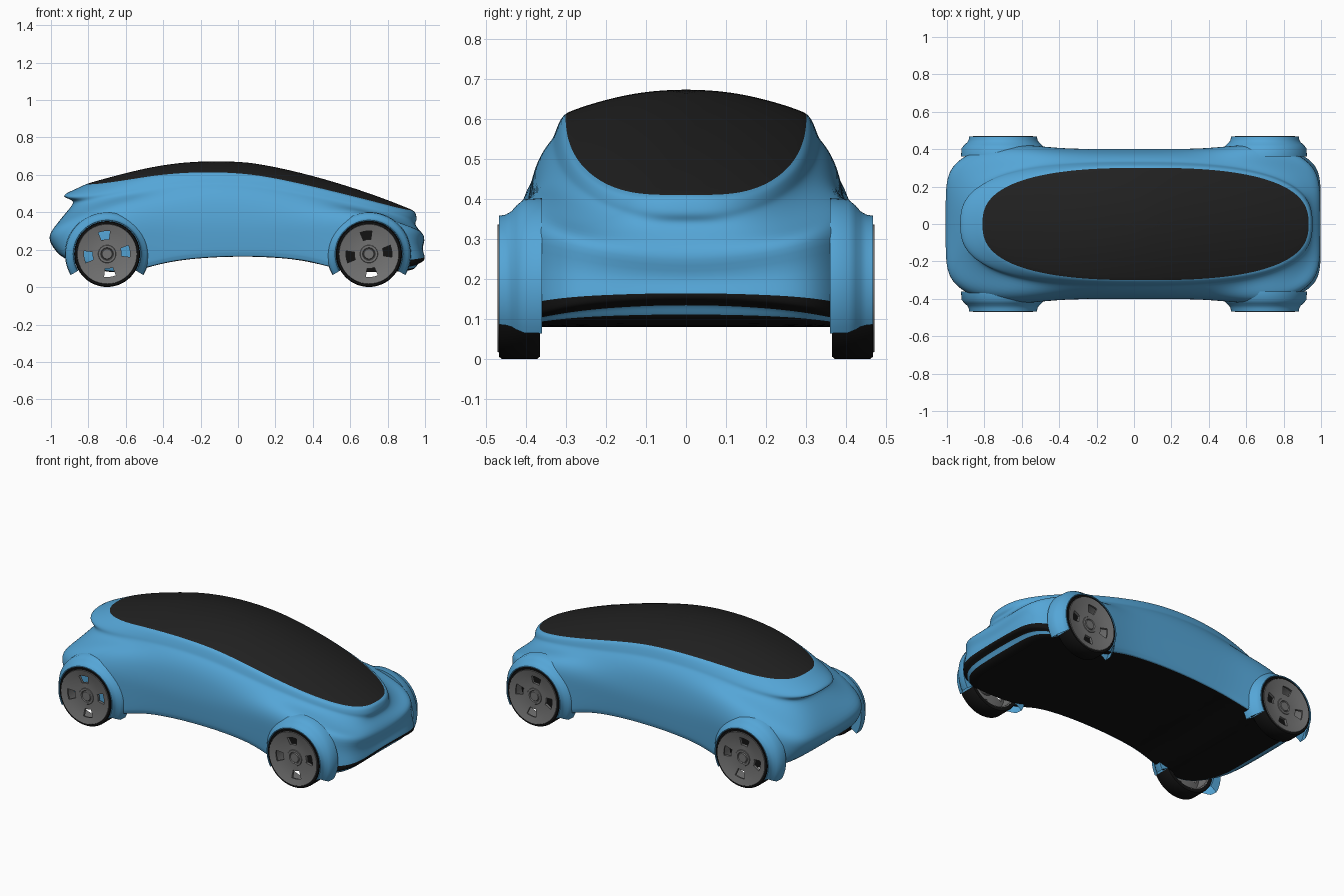
import bpy, bmesh, math
from mathutils import Vector

old = bpy.data.objects.get("Cube")
if old:
    bpy.data.objects.remove(old)


def material(name, colour):
    m = bpy.data.materials.new(name)
    m.use_nodes = True
    m.diffuse_color = (*colour, 1)
    bsdf = m.node_tree.nodes["Principled BSDF"]
    bsdf.inputs["Base Color"].default_value = (*colour, 1)
    bsdf.inputs["Roughness"].default_value = 0.5
    return m


BLACK = material("black trim", (0.006, 0.006, 0.006))
PAINT = material("blue paint", (0.09, 0.38, 0.68))
GLASS = material("dark glass", (0.015, 0.015, 0.015))
METAL = material("grey metal", (0.17, 0.17, 0.17))


def make(name, bm, *mats):
    bmesh.ops.recalc_face_normals(bm, faces=bm.faces)
    me = bpy.data.meshes.new(name)
    bm.to_mesh(me)
    bm.free()
    ob = bpy.data.objects.new(name, me)
    bpy.context.collection.objects.link(ob)
    for m in mats:
        me.materials.append(m)
    return ob


def finish(ob, angle=40):
    # Apply modifiers, then smooth shading with sharp corners kept
    bpy.ops.object.select_all(action="DESELECT")
    ob.select_set(True)
    bpy.context.view_layer.objects.active = ob
    for m in list(ob.modifiers):
        bpy.ops.object.modifier_apply(modifier=m.name)
    bpy.ops.object.shade_smooth_by_angle(angle=math.radians(angle))


def curve(pts):
    # Smooth height curve through (x, z) points
    def slope(i):
        a, b = pts[max(i - 1, 0)], pts[min(i + 1, len(pts) - 1)]
        return (b[1] - a[1]) / (b[0] - a[0])

    def f(x):
        x = min(max(x, pts[0][0]), pts[-1][0])
        i = max(k for k in range(len(pts) - 1) if pts[k][0] <= x)
        (x0, z0), (x1, z1) = pts[i], pts[i + 1]
        h = x1 - x0
        t = (x - x0) / h
        return ((2*t**3 - 3*t*t + 1) * z0 + (t**3 - 2*t*t + t) * h * slope(i)
                + (3*t*t - 2*t**3) * z1 + (t**3 - t*t) * h * slope(i + 1))
    return f


roof = curve([(-1, .50), (-.82, .55), (-.6, .61), (-.4, .655), (-.16, .675),
              (.1, .66), (.4, .595), (.7, .503), (.94, .41), (1, .385)])
under = curve([(-1, .165), (-.87, .13), (-.7, .08), (-.55, .085), (-.4, .13), (-.2, .155),
               (0, .163), (.2, .158), (.4, .135), (.55, .09), (.7, .08), (.88, .085), (1, .095)])


def wheel_bump(x):
    return math.exp(-((abs(x) - .7) / .22) ** 2)


STEPS = 64


def outline(rear, front, w, n):
    # Rounded plan outline between two end positions
    cx, a = (rear + front) / 2, (front - rear) / 2
    for k in range(STEPS):
        c, s = (f(2 * math.pi * k / STEPS) for f in (math.cos, math.sin))
        r = (abs(c) ** n + abs(s) ** n) ** (-1 / n)
        yield cx + a * c * r, w * s * r


# Plan loops from glass edge to floor edge:
# rear x, front x, half width, squareness, height at rear / side / front, height mode, band colour
LOOPS = [
    (-.85, .95, .315, 2.7, .010, .075, .012, "roof", PAINT),
    (-.94, .957, .328, 2.7, .022, .110, .035, "roof", PAINT),
    (-.925, .953, .333, 2.7, .045, .125, .050, "roof", PAINT),
    (-.865, .945, .355, 3.0, .075, .148, .066, "roof", PAINT),
    (-.91, .955, .385, 4.0, .115, .210, .085, "roof", PAINT),
    (-1.01, 1.01, .402, 5.5, .290, .350, .262, "level", PAINT),
    (-1.01, .978, .400, 6.0, .240, .270, .205, "level", PAINT),
    (-.96, 1.005, .395, 7.0, .020, .030, .064, "under", PAINT),
    (-.94, .990, .392, 7.0, .015, .020, .052, "under", BLACK),
    (-.93, .965, .390, 7.0, .010, .012, .046, "under", BLACK),
    (-.92, .955, .388, 7.0, .005, .006, .020, "under", PAINT),
    (-.89, .930, .385, 7.0, .000, .000, .000, "under", BLACK),
]


def body_ring(rear, front, w, n, z_rear, z_side, z_front, mode):
    for x, y in outline(rear, front, w, n):
        side = (y / w) ** 2
        bump = wheel_bump(x)
        end = z_front if x > 0 else z_rear
        if mode == "roof":
            drop = z_side * (1 - .45 * max(x, 0) ** 2)
            z = roof(x) - (end + (drop - end) * side)
            if w > .38:
                z += .055 * bump * side
        else:
            z = end + (z_side - end) * side + (under(x) if mode == "under" else 0)
        if w > .38:
            y *= 1 + .09 * bump
        yield x, y, z


# Body shell: glass dome, painted sides and floor in one closed skin
bm = bmesh.new()
slots = [BLACK, PAINT, GLASS]
rings, bands = [], []


def add_ring(coords, mat):
    rings.append([bm.verts.new(p) for p in coords])
    bands.append(slots.index(mat))


glass_edge = list(outline(-.815, .943, .302, 2.6))
for s in (.04, .2, .4, .6, .8, .93, 1):
    pts = [(.064 + (x - .064) * s, y * s) for x, y in glass_edge]
    add_ring([(x, y, roof(x) - .06 * (y / .3) ** 2) for x, y in pts], GLASS)
for *shape, mat in LOOPS:
    add_ring(body_ring(*shape), mat)
floor_edge = [v.co.copy() for v in rings[-1]]
for s in (.92, .84, .74, .62, .5, .36, .22, .1, .02):
    add_ring([(p.x * s, p.y * s, under(p.x * s)) for p in floor_edge], BLACK)

bm.faces.new(rings[0]).material_index = 2
bm.faces.new(rings[-1]).material_index = 0
first_floor = 7 + len(LOOPS)
for i in range(1, len(rings)):
    for k in range(STEPS):
        j = (k + 1) % STEPS
        f = bm.faces.new((rings[i-1][k], rings[i-1][j], rings[i][j], rings[i][k]))
        f.material_index = bands[i]
        # The dark intake slot is only on the nose
        if i < first_floor and bands[i] == 0 and f.calc_center_median().x < .86:
            f.material_index = 1
body = make("body", bm, *slots)
sub = body.modifiers.new("smooth", "SUBSURF")
sub.levels = sub.render_levels = 2


def revolve(name, profile, mat, cx, side, a0=0, a1=360, steps=56, closed=False):
    # Spin (radius, y) points around a wheel axle
    bm = bmesh.new()
    full = a1 - a0 == 360
    rows = []
    for k in range(steps if full else steps + 1):
        a = math.radians(a0 + (a1 - a0) * k / steps)
        rows.append([bm.verts.new((cx + r * math.cos(a), side * y, AXLE + r * math.sin(a)))
                     for r, y in profile])
    n = len(profile)
    for k in range(steps):
        p, q = rows[k], rows[(k + 1) % len(rows)]
        for i in range(n if closed else n - 1):
            j = (i + 1) % n
            bm.faces.new((p[i], q[i], q[j], p[j]))
    bmesh.ops.remove_doubles(bm, verts=bm.verts, dist=1e-5)
    return make(name, bm, mat)


AXLE = .177
CORNERS = [(x, side, f"{end}_{hand}") for x, end in ((.7, "front"), (-.7, "rear"))
           for side, hand in ((1, "left"), (-1, "right"))]

# Wheel wells cut into the shell
bm = bmesh.new()
for x, side, tag in CORNERS:
    made = bmesh.ops.create_cone(bm, cap_ends=True, segments=64, radius1=.179, radius2=.179, depth=.2)
    for v in made["verts"]:
        v.co = Vector((x + v.co.x, side * .459 + v.co.z, AXLE + v.co.y))
cutter = make("wheel_well_cutter", bm, BLACK)
cutter.hide_render = True
cut = body.modifiers.new("wheel wells", "BOOLEAN")
cut.operation, cut.object, cut.solver = "DIFFERENCE", cutter, "EXACT"
finish(body, 45)
bpy.data.objects.remove(cutter)

# Wheels and fender lips
for x, side, tag in CORNERS:
    fender = revolve("fender_" + tag,
                     [(.177, .36), (.177, .467), (.181, .467), (.184, .45), (.192, .436),
                      (.206, .424), (.222, .405), (.225, .36)],
                     PAINT, x, side, -30, 210, closed=True)
    tyre = revolve("tyre_" + tag,
                   [(.152, .365), (.171, .365), (.176, .371), (.176, .460), (.171, .467),
                    (.161, .467), (.158, .458), (.152, .44)], BLACK, x, side, closed=True)
    barrel = revolve("rim_barrel_" + tag, [(.153, .366), (.145, .37), (.145, .45), (.16, .462)],
                     METAL, x, side)
    hub = revolve("hub_" + tag, [(0, .458), (.026, .458), (.03, .452), (.034, .458), (.046, .458),
                                 (.052, .448), (.052, .42), (0, .42)], METAL, x, side)

    # Dished rim face with four windows
    bm = bmesh.new()
    segs = 48
    radii = ((.045, .447), (.078, .447), (.125, .454), (.161, .463))
    grid = [[bm.verts.new((x + r * math.cos(2 * math.pi * k / segs), side * y,
                           AXLE + r * math.sin(2 * math.pi * k / segs)))
             for k in range(segs)] for r, y in radii]
    for i in range(len(radii) - 1):
        for k in range(segs):
            if i == 1 and (k + 1) % 12 < 4:
                continue
            j = (k + 1) % segs
            bm.faces.new((grid[i][k], grid[i][j], grid[i+1][j], grid[i+1][k]))
    rim = make("rim_" + tag, bm, METAL)
    thick = rim.modifiers.new("thickness", "SOLIDIFY")
    thick.thickness, thick.offset = .016, 0
    for ob in (fender, tyre, barrel, hub, rim):
        finish(ob)
